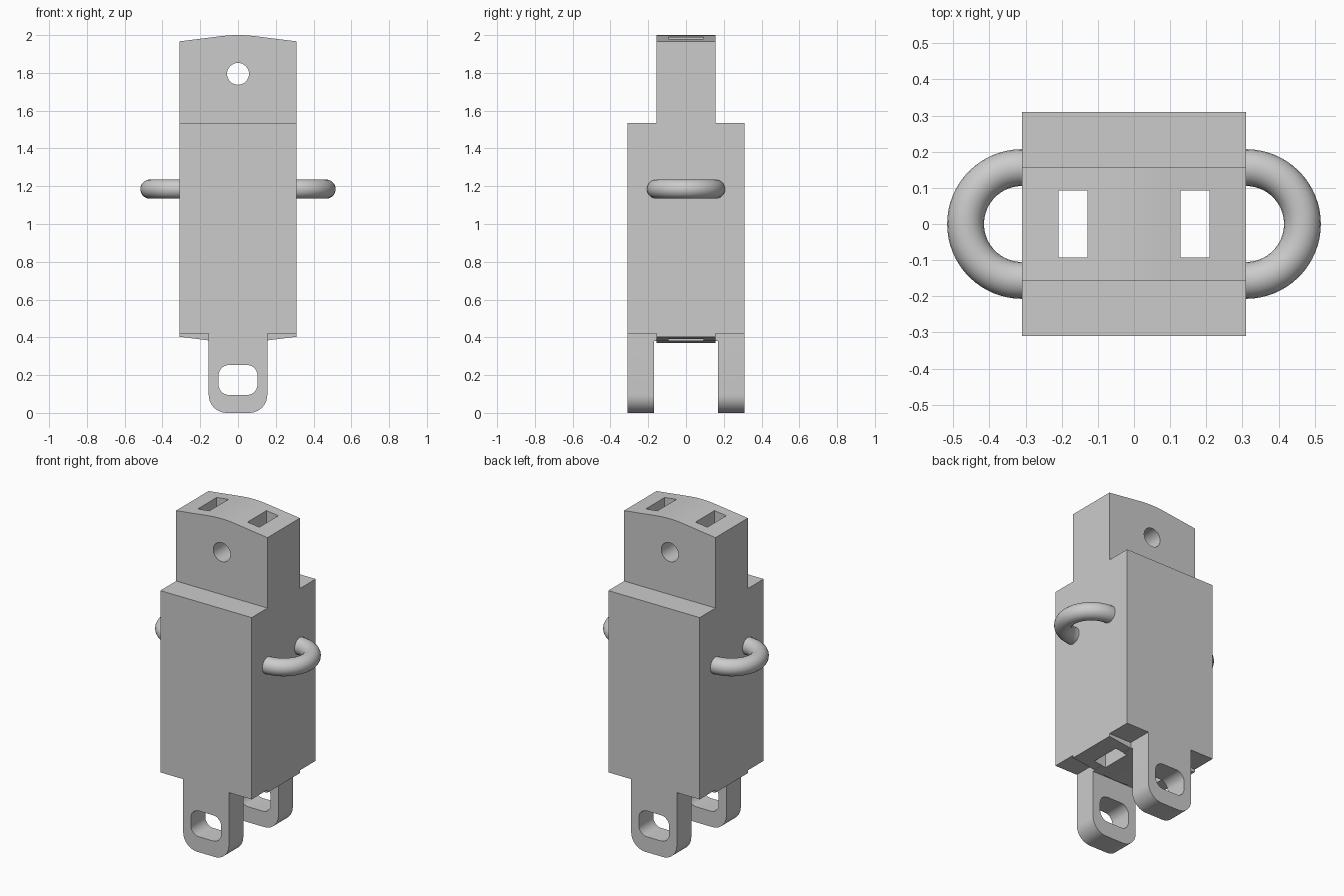
import bpy, bmesh
from math import pi, sin, cos, radians
from mathutils import Vector

if "Cube" in bpy.data.objects:
    bpy.data.objects.remove(bpy.data.objects["Cube"], do_unlink=True)

grey = bpy.data.materials.new("plain_grey")
grey.use_nodes = True
colour = (0.6, 0.6, 0.6, 1)
grey.diffuse_color = colour
grey.node_tree.nodes["Principled BSDF"].inputs["Base Color"].default_value = colour

HALF = 0.31          # half width and depth of the body
TONGUE = 0.157       # half depth of the inner tongue
LEG = 0.155          # half width of a leg


def finish(bm, name):
    bmesh.ops.recalc_face_normals(bm, faces=bm.faces)
    mesh = bpy.data.meshes.new(name)
    bm.to_mesh(mesh)
    bm.free()
    mesh.materials.append(grey)
    obj = bpy.data.objects.new(name, mesh)
    bpy.context.collection.objects.link(obj)
    return obj


def prism(name, outline, start, end, axis="y"):
    """Extrude an outline along x (points are y, z) or y (points are x, z)."""
    bm = bmesh.new()
    place = (lambda a, b: (start, a, b)) if axis == "x" else (lambda a, b: (a, start, b))
    face = bm.faces.new([bm.verts.new(place(a, b)) for a, b in outline])
    moved = bmesh.ops.extrude_face_region(bm, geom=[face])["geom"]
    step = Vector((end - start, 0, 0) if axis == "x" else (0, end - start, 0))
    bmesh.ops.translate(bm, vec=step, verts=[v for v in moved if isinstance(v, bmesh.types.BMVert)])
    return finish(bm, name)


def rect(w, low, high):
    return [(-w, low), (w, low), (w, high), (-w, high)]


def rounded(w, low, high, r_low, r_high, steps=10):
    """Rectangle outline with rounded lower and upper corners."""
    pts = []
    for sx, top, start in ((1, 0, -pi / 2), (1, 1, 0), (-1, 1, pi / 2), (-1, 0, pi)):
        r = r_high if top else r_low
        if r == 0:
            pts.append((sx * w, high if top else low))
            continue
        cx, cz = sx * (w - r), (high - r if top else low + r)
        for i in range(steps + 1):
            a = start + pi / 2 * i / steps
            pts.append((cx + r * cos(a), cz + r * sin(a)))
    return pts


def crown(tip, drop, up):
    """Shallow roof line: straight slopes joined by a curved middle."""
    edge, mid = 0.31, 0.08
    knee = drop * 0.14
    pts = [(-edge, tip - up * drop)]
    for i in range(-6, 7):
        t = i / 6
        pts.append((mid * t, tip - up * knee * t * t))
    return pts + [(edge, tip - up * drop)]


def combine(target, tool, operation):
    mod = target.modifiers.new("boolean", "BOOLEAN")
    mod.operation, mod.solver, mod.object = operation, "EXACT", tool
    bpy.ops.object.select_all(action="DESELECT")
    bpy.context.view_layer.objects.active = target
    target.select_set(True)
    bpy.ops.object.modifier_apply(modifier=mod.name)
    bpy.data.objects.remove(tool, do_unlink=True)


# Stepped body: wide shell with a tongue above and just below
half_side = [(TONGUE, 0.3), (TONGUE, 0.42), (HALF, 0.42), (HALF, 1.535), (TONGUE, 1.535), (TONGUE, 2.1)]
side = half_side + [(-y, z) for y, z in reversed(half_side)]
body = prism("body", side, -HALF, HALF, "x")

# Crowned top and bottom
for tip, sign in ((2.0, 1), (0.37, -1)):
    roof = crown(tip, 0.033, sign)
    far = tip + sign * 0.3
    outline = [(-0.5, roof[0][1])] + roof + [(0.5, roof[-1][1]), (0.5, far), (-0.5, far)]
    combine(body, prism("crown_cutter", outline, -0.5, 0.5), "DIFFERENCE")

# Legs with rounded feet, joined by a shallow step under the shell
combine(body, prism("leg_step", rect(LEG, 0.38, 0.6), -0.2, 0.2), "UNION")
for s in (-1, 1):
    combine(body, prism("leg", rounded(LEG, 0, 0.6, 0.095, 0), s * 0.17, s * HALF), "UNION")
# Trim the step back to the legs' inner faces is not needed above their openings

# Rounded openings through both legs
combine(body, prism("leg_hole_cutter", rounded(0.103, 0.095, 0.253, 0.055, 0.055), -0.5, 0.5), "DIFFERENCE")

# Round pin hole through the tongue
circle = [(0.058 * cos(2 * pi * i / 32), 1.795 + 0.058 * sin(2 * pi * i / 32)) for i in range(32)]
combine(body, prism("pin_hole_cutter", circle, -0.5, 0.5), "DIFFERENCE")

# Two long slots running from top to bottom
for s in (-1, 1):
    slot = prism("slot_cutter", rect(0.04, 0.2, 2.2), -0.092, 0.092)
    slot.location.x = s * 0.169
    bpy.context.view_layer.update()
    combine(body, slot, "DIFFERENCE")

# Merge leftover coplanar faces
bm = bmesh.new()
bm.from_mesh(body.data)
bmesh.ops.remove_doubles(bm, verts=bm.verts, dist=0.0001)
bmesh.ops.dissolve_limit(bm, angle_limit=radians(0.3), verts=bm.verts, edges=bm.edges)
bm.to_mesh(body.data)
bm.free()


def side_loop(name, s, major=0.156, minor=0.051, arc=32, ring=20):
    """Half ring standing out from one side, its ends sunk into the body."""
    bm = bmesh.new()
    rings = []
    for i in range(arc + 1):
        a = -pi / 2 + pi * i / arc
        loop = []
        for j in range(ring):
            b = 2 * pi * j / ring
            r = major + minor * cos(b)
            loop.append(bm.verts.new((s * (HALF + r * cos(a)), r * sin(a), 1.185 + minor * sin(b))))
        rings.append(loop)
    for one, two in zip(rings, rings[1:]):
        for j in range(ring):
            k = (j + 1) % ring
            bm.faces.new((one[j], one[k], two[k], two[j]))
    bm.faces.new(rings[0])
    bm.faces.new(rings[-1])
    return finish(bm, name)


loops = [side_loop("left_loop", 1), side_loop("right_loop", -1)]

# Smooth curves, crisp edges
bpy.ops.object.select_all(action="DESELECT")
for obj in [body] + loops:
    obj.select_set(True)
bpy.context.view_layer.objects.active = body
bpy.ops.object.shade_smooth_by_angle(angle=radians(30))
